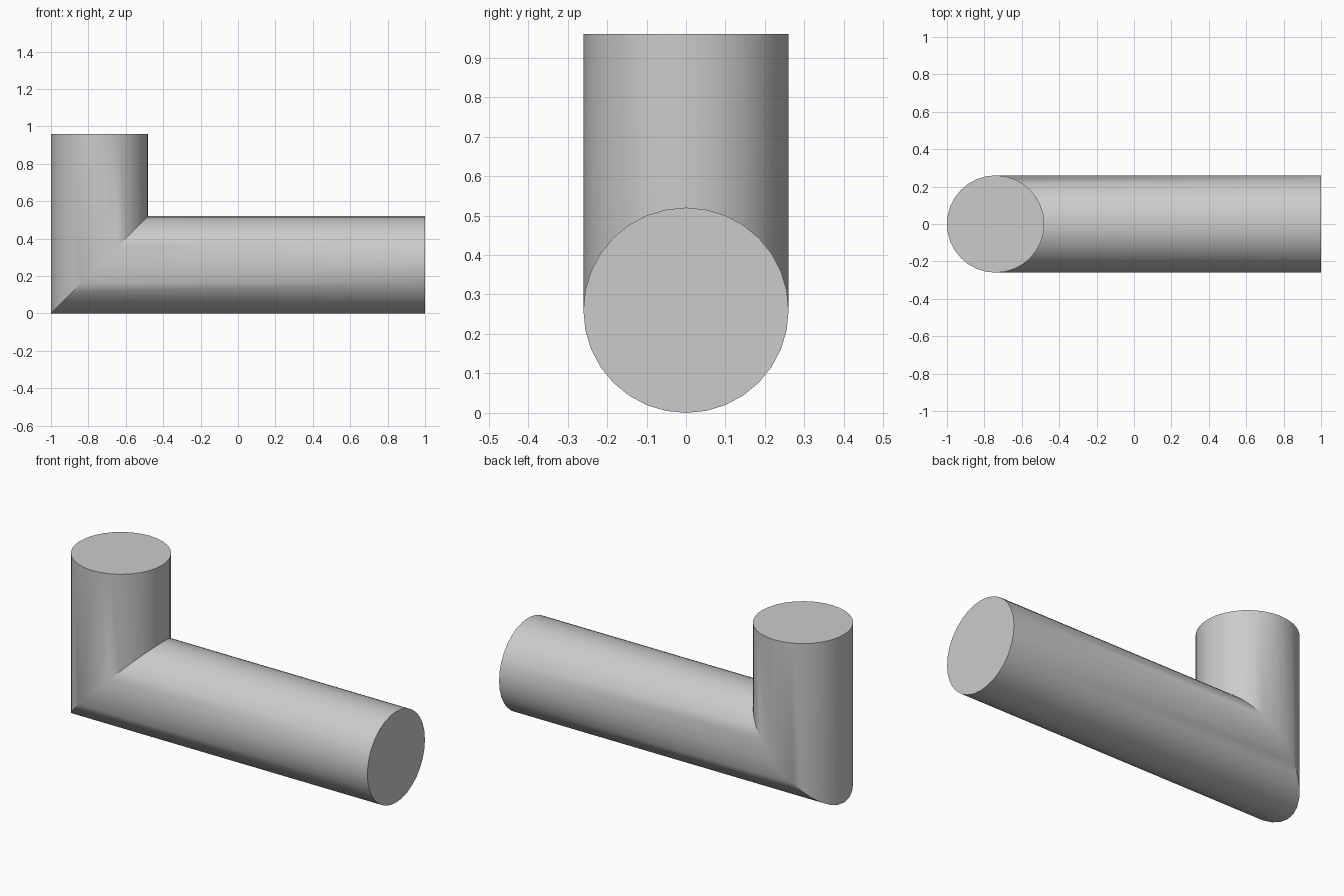
import bpy, bmesh, math

cube = bpy.data.objects.get("Cube")
if cube:
    bpy.data.objects.remove(cube, do_unlink=True)

RADIUS, SIDES, TOP = 0.26, 32, 0.96

# Single grey material
grey = bpy.data.materials.new("plain_grey")
grey.use_nodes = True
colour = (0.6, 0.6, 0.6, 1)
grey.diffuse_color = colour
grey.node_tree.nodes["Principled BSDF"].inputs["Base Color"].default_value = colour

bm = bmesh.new()


def ring(place):
    """Loop of vertices; place maps unit-circle (u, v) to a position."""
    verts = []
    for i in range(SIDES):
        a = math.tau * i / SIDES
        verts.append(bm.verts.new(place(RADIUS * math.cos(a), RADIUS * math.sin(a))))
    return verts


# Open end of the horizontal arm, mitre joint, top of the upright arm
end = ring(lambda u, v: (1, u, RADIUS + v))
mitre = ring(lambda u, v: (v + RADIUS - 1, u, RADIUS + v))
top = ring(lambda u, v: (v + RADIUS - 1, u, TOP))

# Pipe walls
for a, b in ((end, mitre), (mitre, top)):
    for i in range(SIDES):
        j = (i + 1) % SIDES
        bm.faces.new((a[i], a[j], b[j], b[i]))

# Flat end caps
bm.faces.new(end)
bm.faces.new(top)
bmesh.ops.recalc_face_normals(bm, faces=bm.faces)

mesh = bpy.data.meshes.new("elbow_pipe")
bm.to_mesh(mesh)
bm.free()
mesh.materials.append(grey)
pipe = bpy.data.objects.new("elbow_pipe", mesh)
bpy.context.collection.objects.link(pipe)

# Smooth walls with crisp caps and mitre
bpy.ops.object.select_all(action="DESELECT")
pipe.select_set(True)
bpy.context.view_layer.objects.active = pipe
bpy.ops.object.shade_smooth_by_angle(angle=math.radians(30))
